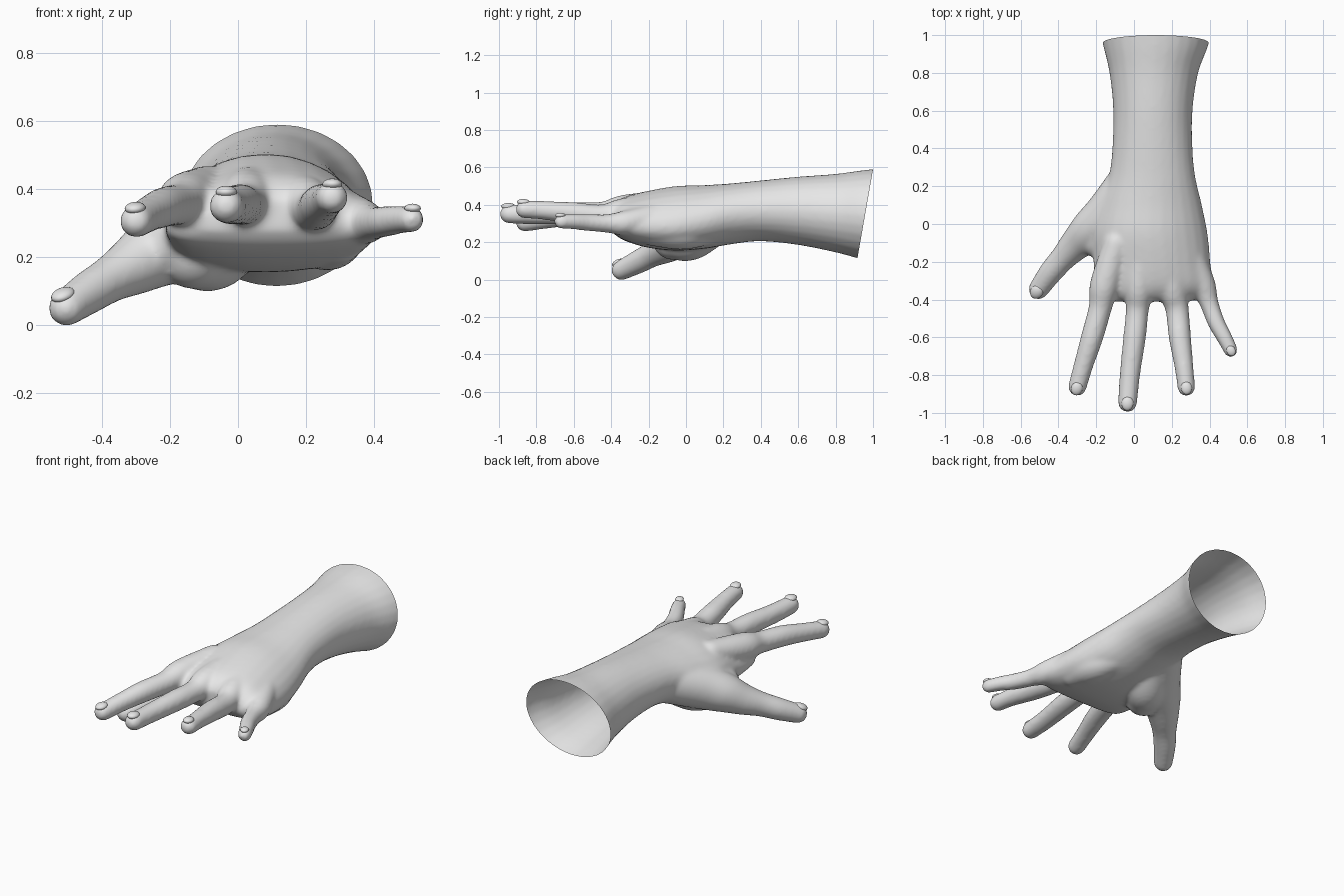
import bpy, bmesh, math
from mathutils import Vector

if "Cube" in bpy.data.objects:
    bpy.data.objects.remove(bpy.data.objects["Cube"])

skin = bpy.data.materials.new("grey_skin")
skin.diffuse_color = (0.8, 0.8, 0.8, 1)
skin.use_nodes = True
skin.node_tree.nodes["Principled BSDF"].inputs["Base Color"].default_value = skin.diffuse_color
SIDES = 28


def spline(points, steps=6):
    """Smooth curve through points of any dimension."""
    pts = [Vector(p) for p in points]
    pts = [pts[0] * 2 - pts[1]] + pts + [pts[-1] * 2 - pts[-2]]
    out = []
    for a, b, c, d in zip(pts, pts[1:], pts[2:], pts[3:]):
        for i in range(steps):
            t = i / steps
            out.append(0.5 * (2 * b + (c - a) * t + (2 * a - 5 * b + 4 * c - d) * t * t
                              + (3 * b - a - 3 * c + d) * t ** 3))
    return out + [pts[-2]]


def loft(bm, rings):
    """Closed skin over a list of rings."""
    loops = [[bm.verts.new(p) for p in ring] for ring in rings]
    for a, b in zip(loops, loops[1:]):
        for i in range(SIDES):
            j = (i + 1) % SIDES
            bm.faces.new((a[i], a[j], b[j], b[i]))
    bm.faces.new(loops[0][::-1])
    bm.faces.new(loops[-1])


def digit(bm, path):
    """Round-ended tube; path holds x, y, z, radius."""
    pts = spline(path)
    pos = [p.to_3d() for p in pts]
    rad = [p[3] for p in pts]
    start = (pos[0] - pos[1]).normalized()
    end = (pos[-1] - pos[-2]).normalized()
    stations = list(zip(pos, rad))
    angles = [math.radians(a) for a in (15, 30, 45, 60, 75, 86)]
    p0, r0, p1, r1 = pos[0], rad[0], pos[-1], rad[-1]
    head = [(p0 + start * r0 * math.sin(a), r0 * math.cos(a)) for a in reversed(angles)]
    tail = [(p1 + end * r1 * math.sin(a), r1 * math.cos(a)) for a in angles]
    stations = head + stations + tail
    rings = []
    for i, (p, r) in enumerate(stations):
        tangent = stations[min(i + 1, len(stations) - 1)][0] - stations[max(i - 1, 0)][0]
        q = tangent.to_track_quat('Z', 'Y')
        rings.append([p + q @ Vector((r * math.cos(k * math.tau / SIDES),
                                      r * math.sin(k * math.tau / SIDES), 0))
                      for k in range(SIDES)])
    loft(bm, rings)


bm = bmesh.new()

# Forearm and palm: y, left, right, bottom, top, arch
trunk = [
    (1.10, -.20, .43, .08, .61, 0), (.95, -.165, .395, .115, .595, 0),
    (.80, -.13, .34, .155, .575, 0), (.60, -.11, .31, .195, .56, 0),
    (.40, -.115, .31, .215, .54, 0), (.25, -.135, .325, .20, .525, 0),
    (.10, -.19, .36, .175, .515, .02), (-.05, -.23, .39, .165, .51, .04),
    (-.20, -.215, .405, .18, .485, .04), (-.32, -.215, .415, .215, .455, .04),
    (-.38, -.20, .38, .25, .42, .04), (-.41, -.12, .30, .29, .38, .03)]
rings = []
for y, left, right, low, high, arch in spline(trunk, 5):
    ring = []
    for k in range(SIDES):
        u, v = math.cos(k * math.tau / SIDES), math.sin(k * math.tau / SIDES)
        ring.append(Vector(((left + right) / 2 + u * (right - left) / 2, y,
                            (low + high) / 2 + v * (high - low) / 2 - arch * u * u)))
    rings.append(ring)
loft(bm, rings)

# Fingers, each running from inside the palm to its tip
fingers = {
    "index": [(-.09, -.10, .41, .07), (-.155, -.32, .38, .078), (-.178, -.44, .365, .062),
              (-.222, -.60, .355, .059), (-.265, -.74, .335, .052), (-.30, -.862, .315, .049)],
    "middle": [(.04, -.10, .42, .07), (.025, -.33, .385, .078), (.018, -.45, .365, .061),
               (.003, -.60, .365, .060), (-.022, -.80, .36, .054), (-.034, -.945, .36, .051)],
    "ring": [(.16, -.10, .41, .07), (.20, -.33, .37, .076), (.228, -.45, .35, .062),
             (.243, -.60, .365, .059), (.265, -.76, .38, .050), (.277, -.865, .385, .047)],
    "little": [(.27, -.10, .36, .07), (.36, -.31, .315, .068), (.398, -.42, .31, .050),
               (.435, -.52, .315, .046), (.478, -.60, .32, .042), (.512, -.668, .32, .038)],
    "thumb": [(-.02, .22, .34, .12), (-.13, .06, .28, .125), (-.225, -.03, .235, .112),
              (-.305, -.105, .185, .088), (-.375, -.18, .145, .069), (-.44, -.255, .105, .063),
              (-.505, -.345, .06, .054)],
}
for path in fingers.values():
    digit(bm, path)

# Ball of the thumb, outer heel of the palm, and web beside the thumb
digit(bm, [(.02, .18, .30, .09), (-.07, .03, .235, .12), (-.13, -.07, .225, .11)])
digit(bm, [(.20, .14, .28, .08), (.26, -.02, .27, .10), (.29, -.18, .28, .09)])
digit(bm, [(-.12, -.03, .30, .11), (-.18, -.10, .27, .08), (-.22, -.10, .235, .07)])

bmesh.ops.recalc_face_normals(bm, faces=bm.faces)
mesh = bpy.data.meshes.new("hand")
bm.to_mesh(mesh)
bm.free()
hand = bpy.data.objects.new("hand", mesh)
bpy.context.collection.objects.link(hand)

# Fuse the parts into one soft skin
remesh = hand.modifiers.new("fuse", 'REMESH')
remesh.mode = 'VOXEL'
remesh.voxel_size = 0.011
smooth = hand.modifiers.new("soften", 'SMOOTH')
smooth.factor = 0.5
smooth.iterations = 12
deps = bpy.context.evaluated_depsgraph_get()
fused = bpy.data.meshes.new_from_object(hand.evaluated_get(deps))
hand.modifiers.clear()

# Cut the forearm open on a slanted plane and rest the thumb on the ground
bm = bmesh.new()
bm.from_mesh(fused)
bmesh.ops.bisect_plane(bm, geom=bm.verts[:] + bm.edges[:] + bm.faces[:],
                       plane_co=(0, 1.0, .6), plane_no=(0, .485, -.085), clear_outer=True)
low = min(v.co.z for v in bm.verts)
bmesh.ops.translate(bm, verts=bm.verts[:], vec=(0, 0, -low))
for f in bm.faces:
    f.smooth = True
    f.material_index = 0
bm.to_mesh(fused)
bm.free()
hand.data = fused
fused.materials.clear()
fused.materials.append(skin)

# Nails: thin shells lying on the finger tips
for name, path in fingers.items():
    tip, before = Vector(path[-1]), Vector(path[-2])
    along = (tip - before).to_3d().normalized()
    q = along.to_track_quat('Y', 'Z')
    nb = bmesh.new()
    bmesh.ops.create_uvsphere(nb, u_segments=20, v_segments=12, radius=1)
    r = tip[3]
    centre = tip.to_3d() + along * r * .1 + q @ Vector((0, 0, r * .62))
    for v in nb.verts:
        v.co = centre + q @ Vector((v.co.x * r * .62, v.co.y * r * .75, v.co.z * r * .36))
    for f in nb.faces:
        f.smooth = True
    nail_mesh = bpy.data.meshes.new(name + "_nail")
    nb.to_mesh(nail_mesh)
    nb.free()
    nail_mesh.materials.append(skin)
    nail = bpy.data.objects.new(name + "_nail", nail_mesh)
    bpy.context.collection.objects.link(nail)
